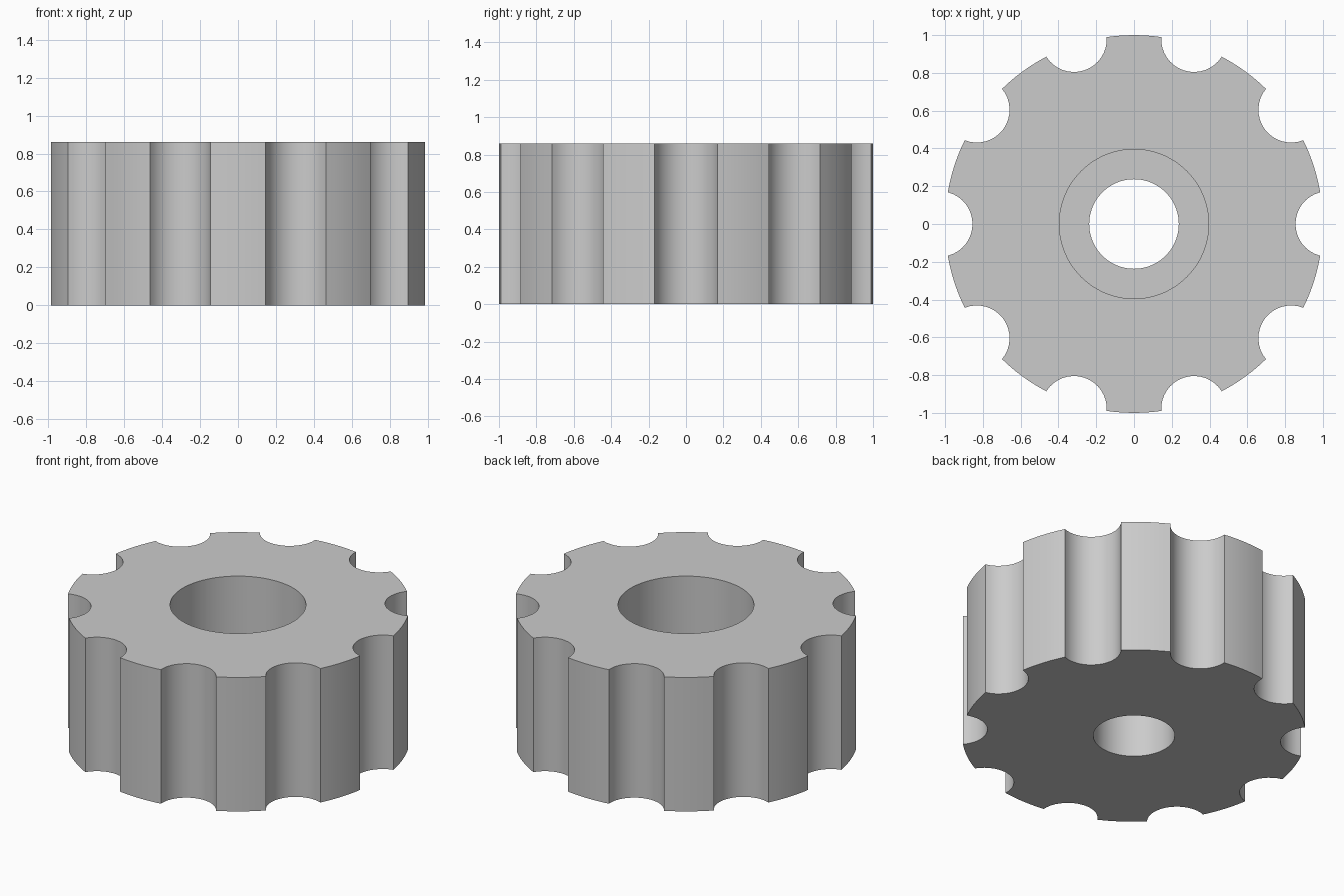
import bpy, bmesh
from math import acos, atan2, cos, pi, sin

if "Cube" in bpy.data.objects:
    bpy.data.objects.remove(bpy.data.objects["Cube"], do_unlink=True)

HEIGHT, LEDGE = 0.86, 0.42            # knob height, floor of the counterbore
RIM, BORE, HOLE = 1.0, 0.395, 0.237   # radii
LOBES = 10
NOTCH_CENTRE, NOTCH_RADIUS = 1.0285, 0.1735
NOTCH_STEPS, RIM_STEPS = 16, 6

# Scalloped outline: one notch and one rim arc, repeated around the axis
sweep = acos((NOTCH_CENTRE**2 + NOTCH_RADIUS**2 - RIM**2) / (2 * NOTCH_CENTRE * NOTCH_RADIUS))
polar = []
for i in range(NOTCH_STEPS + 1):
    t = sweep * (2 * i / NOTCH_STEPS - 1)
    x, y = NOTCH_CENTRE - NOTCH_RADIUS * cos(t), NOTCH_RADIUS * sin(t)
    polar.append(((x * x + y * y) ** 0.5, atan2(y, x)))
start = polar[-1][1]
span = 2 * pi / LOBES - 2 * start
polar += [(RIM, start + span * i / RIM_STEPS) for i in range(1, RIM_STEPS)]
outline = [(r, a + k * 2 * pi / LOBES) for k in range(LOBES) for r, a in polar]

# Rings bridged in a closed loop: outside wall, top, counterbore, ledge, hole, base
bm = bmesh.new()


def ring(z, radius=None):
    return [bm.verts.new(((radius or r) * cos(a), (radius or r) * sin(a), z)) for r, a in outline]


rings = [ring(0), ring(HEIGHT), ring(HEIGHT, BORE), ring(LEDGE, BORE),
         ring(LEDGE, HOLE), ring(0, HOLE)]
count = len(outline)
for lower, upper in zip(rings, rings[1:] + rings[:1]):
    for i in range(count):
        j = (i + 1) % count
        bm.faces.new((lower[i], lower[j], upper[j], upper[i]))
bmesh.ops.recalc_face_normals(bm, faces=bm.faces)

mesh = bpy.data.meshes.new("scalloped_knob")
bm.to_mesh(mesh)
bm.free()
knob = bpy.data.objects.new("scalloped_knob", mesh)
bpy.context.collection.objects.link(knob)

# Plain grey material
grey = bpy.data.materials.new("light_grey")
grey.use_nodes = True
grey.diffuse_color = (0.6, 0.6, 0.6, 1)
grey.node_tree.nodes["Principled BSDF"].inputs["Base Color"].default_value = grey.diffuse_color
mesh.materials.append(grey)

# Smooth walls, crisp edges
bpy.ops.object.select_all(action="DESELECT")
knob.select_set(True)
bpy.context.view_layer.objects.active = knob
bpy.ops.object.shade_smooth_by_angle(angle=pi / 6)
